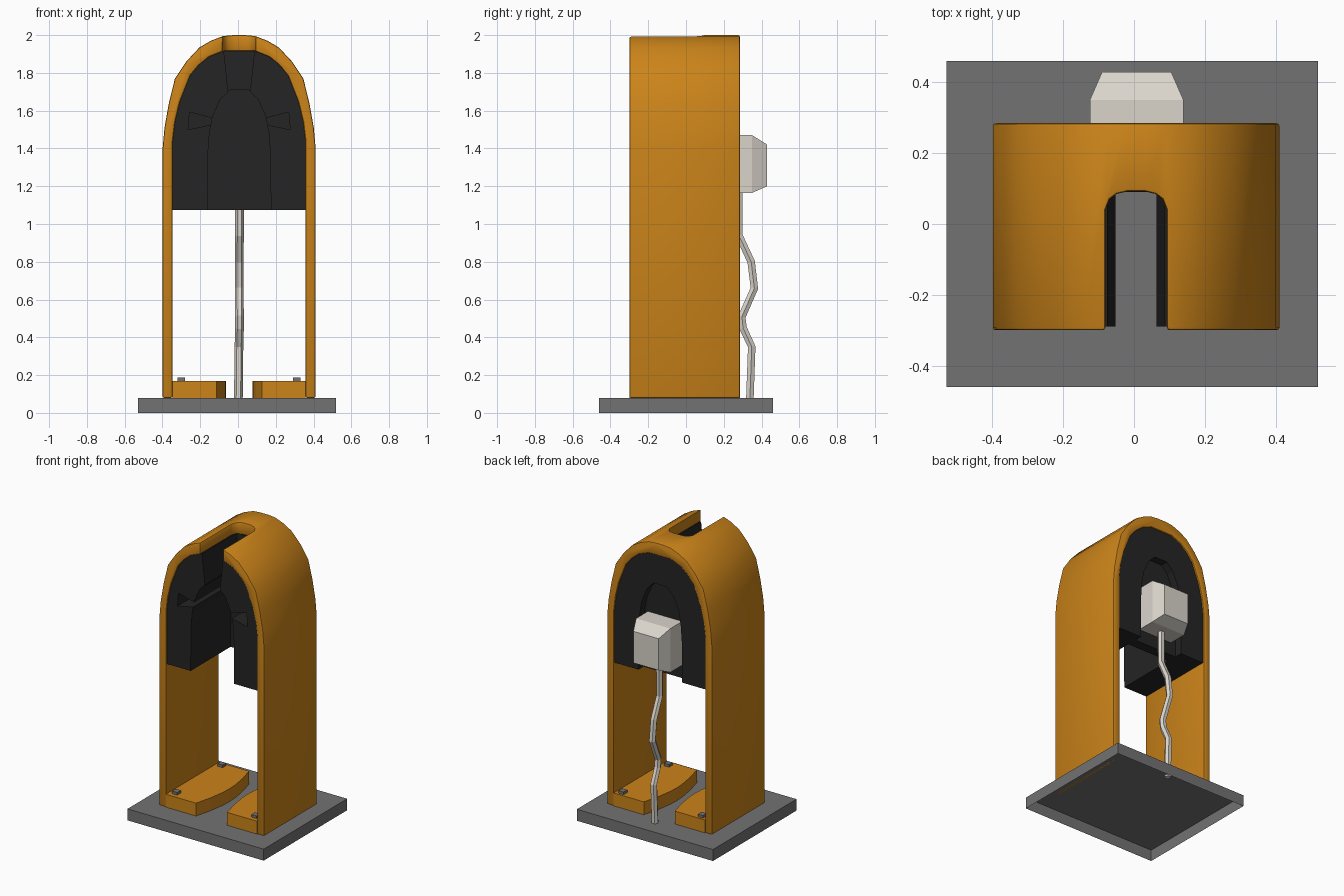
import bpy, bmesh, math
from mathutils import Vector

if "Cube" in bpy.data.objects:
    bpy.data.objects.remove(bpy.data.objects["Cube"])

CX = 0.006  # centre line of the housing


def material(name, rgb):
    m = bpy.data.materials.new(name)
    m.diffuse_color = (*rgb, 1)
    m.use_nodes = True
    m.node_tree.nodes["Principled BSDF"].inputs["Base Color"].default_value = m.diffuse_color
    return m


ORANGE = material("orange", (0.6, 0.23, 0.01))
BLACK = material("black", (0.018, 0.018, 0.018))
DARK = material("dark_grey", (0.17, 0.17, 0.17))
PALE = material("pale_grey", (0.7, 0.66, 0.6))


def loft(name, rings, mat, caps=(True, True)):
    """Skin a list of equal-length point rings."""
    bm = bmesh.new()
    vs = [[bm.verts.new(p) for p in r] for r in rings]
    n = len(rings[0])
    for a, b in zip(vs, vs[1:]):
        for i in range(n):
            j = (i + 1) % n
            bm.faces.new((a[i], a[j], b[j], b[i]))
    for ring, cap in ((vs[0], caps[0]), (vs[-1], caps[1])):
        if cap:
            bm.faces.new(ring)
    bmesh.ops.recalc_face_normals(bm, faces=bm.faces)
    me = bpy.data.meshes.new(name)
    bm.to_mesh(me)
    bm.free()
    ob = bpy.data.objects.new(name, me)
    bpy.context.collection.objects.link(ob)
    me.materials.append(mat)
    return ob


def prism_y(name, pts, y0, y1, mat):
    return loft(name, [[(x, y, z) for x, z in pts] for y in (y0, y1)], mat)


def prism_z(name, pts, z0, z1, mat, caps=(True, True)):
    return loft(name, [[(x, y, z) for x, y in pts] for z in (z0, z1)], mat, caps)


def rect(x0, x1, y0, y1):
    return [(x0, y0), (x1, y0), (x1, y1), (x0, y1)]


def arch(half):
    """Mirror a right-hand profile (bottom to top) into a full arch."""
    return [(CX + w, z) for w, z in half] + [(CX - w, z) for w, z in reversed(half)]


def activate(ob):
    bpy.ops.object.select_all(action='DESELECT')
    ob.select_set(True)
    bpy.context.view_layer.objects.active = ob


def cut(ob, cutter):
    m = ob.modifiers.new("cut", 'BOOLEAN')
    m.operation, m.object, m.solver = 'DIFFERENCE', cutter, 'EXACT'
    cutter.hide_render = True
    activate(ob)
    bpy.ops.object.modifier_apply(modifier=m.name)
    bpy.data.objects.remove(cutter)


# Base tray, open underneath
prism_z("base_plate", rect(-0.53, 0.52, -0.46, 0.46), 0, 0.08, DARK, (False, True))

# Arched housing
outer = [(0.405, 0.08), (0.405, 1.40), (0.395, 1.51), (0.372, 1.64), (0.34, 1.77),
         (0.28, 1.86), (0.21, 1.935), (0.15, 1.97), (0.085, 1.995), (0.03, 2.0)]
inner = [(0.352, 0.08), (0.352, 1.44), (0.34, 1.54), (0.315, 1.645), (0.26, 1.785),
         (0.215, 1.84), (0.16, 1.885), (0.085, 1.915)]
housing = prism_y("arched_housing", arch(outer) + arch(inner)[::-1], -0.30, 0.285, ORANGE)
slot = [(0.087, -0.4), (0.087, 0.04), (0.075, 0.07), (0.055, 0.085), (0.025, 0.092)]
cut(housing, prism_z("slot_cutter", arch(slot), 1.6, 2.2, ORANGE))
bev = housing.modifiers.new("soft_edges", 'BEVEL')
bev.width, bev.segments, bev.angle_limit = 0.008, 2, math.radians(50)
activate(housing)
bpy.ops.object.modifier_apply(modifier=bev.name)
bpy.ops.object.shade_smooth_by_angle(angle=math.radians(35))

# Padded liner, with an inner arch
fit = [(0.352, 1.075)] + inner[1:]
hollow = [(0.168, 1.075), (0.166, 1.36), (0.157, 1.48), (0.14, 1.57), (0.10, 1.66), (0.05, 1.71)]
liner = prism_y("padded_liner", arch(fit) + arch(hollow)[::-1], -0.29, 0.275, BLACK)
slit = [(0.045, 1.6), (0.06, 1.72), (0.09, 2.0)]
cut(liner, prism_y("slit_cutter", arch(slit), -0.4, 0.09, BLACK))
# Grooves between the lower and upper pads
for s in (-1, 1):
    groove = [(0.10, 1.535), (0.27, 1.50), (0.262, 1.592), (0.10, 1.55)]
    cut(liner, prism_y("groove_cutter", [(CX + s * w, z) for w, z in groove], -0.4, 0.12, BLACK))
# Back panel closing the inner arch
prism_y("back_panel", arch(hollow), 0.15, 0.22, BLACK)

for s, side in ((-1, "left"), (1, "right")):
    # Foot with a bowed inner edge
    foot = [(0.352, -0.30), (0.12, -0.30), (0.09, -0.18), (0.073, -0.07), (0.07, 0.0),
            (0.073, 0.06), (0.09, 0.17), (0.12, 0.285), (0.352, 0.285)]
    prism_z(side + "_foot", [(CX + s * w, y) for w, y in foot], 0.08, 0.17, ORANGE, (False, True))
    # Anchor studs
    for y, end in ((-0.25, "front"), (0.25, "back")):
        x = CX + s * 0.306
        prism_z(f"{side}_{end}_stud", rect(x - 0.02, x + 0.02, y - 0.02, y + 0.02),
                0.165, 0.188, DARK)

# Junction box on the back
loft("junction_box", [[(x, y, z) for x, z in rect(*r)] for y, r in (
    (0.21, (-0.125, 0.14, 1.165, 1.47)),
    (0.35, (-0.125, 0.14, 1.165, 1.47)),
    (0.43, (-0.09, 0.105, 1.20, 1.42)))], PALE)

# Kinked cable, hexagonal in section
path = [(0.008, 0.28, 1.20), (0.008, 0.28, 0.94), (0.006, 0.345, 0.80), (0.006, 0.362, 0.66),
        (0.008, 0.296, 0.51), (0.008, 0.302, 0.45), (0.005, 0.348, 0.35), (0.002, 0.338, 0.07)]
path = [Vector(p) for p in path]
rings = []
for i, p in enumerate(path):
    t = (path[min(i + 1, len(path) - 1)] - path[max(i - 1, 0)]).normalized()
    u = Vector((1, 0, 0))
    v = t.cross(u).normalized()
    rings.append([p + 0.023 * (math.cos(a) * u + math.sin(a) * v)
                  for a in (k * math.pi / 3 for k in range(6))])
loft("cable", rings, PALE)
